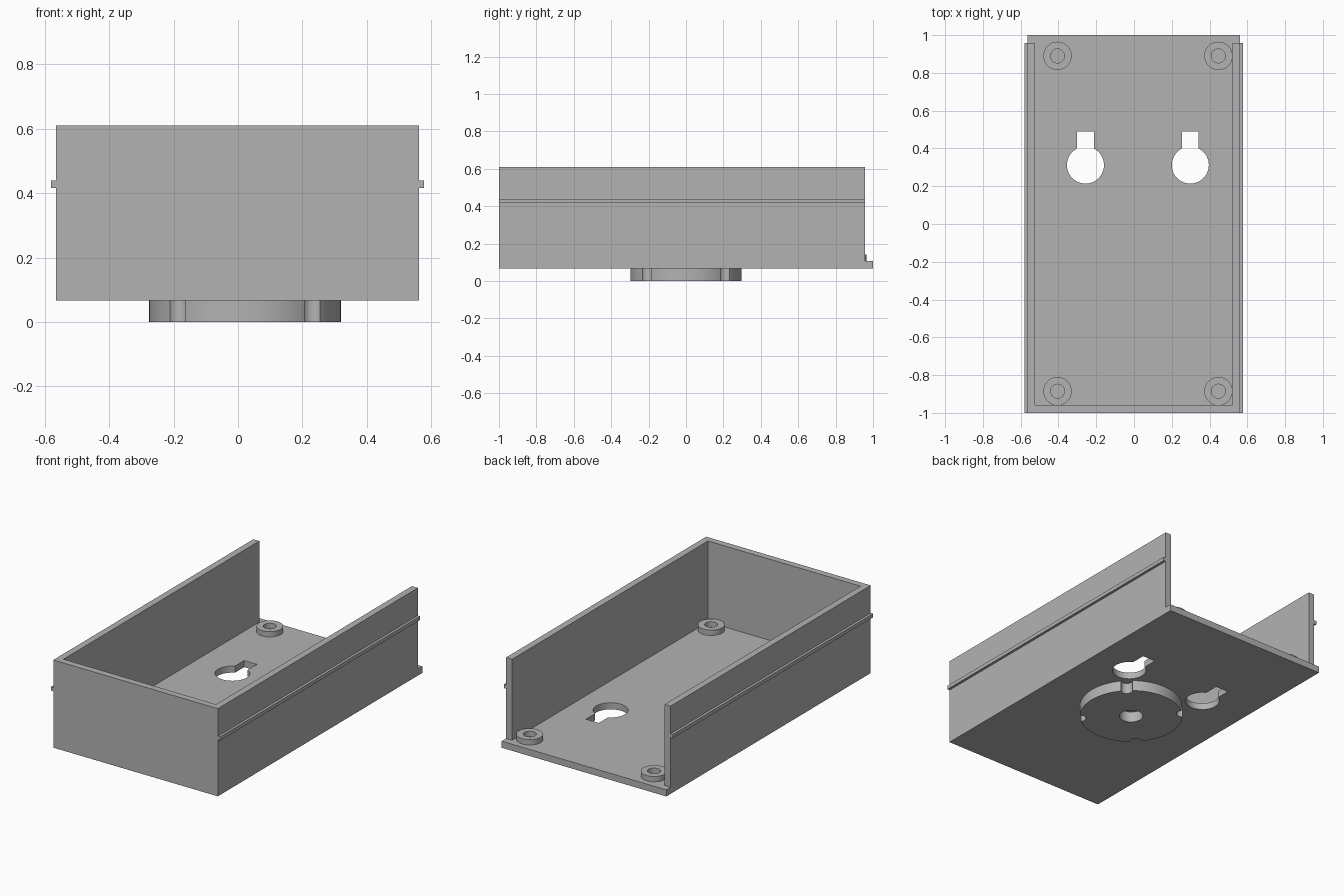
import bpy, bmesh
from math import sin, cos, pi, acos, asin, radians

if "Cube" in bpy.data.objects:
    bpy.data.objects.remove(bpy.data.objects["Cube"])

# One plain grey plastic
grey = bpy.data.materials.new("grey plastic")
grey.use_nodes = True
colour = (0.45, 0.45, 0.45, 1)
grey.diffuse_color = colour
grey.node_tree.nodes["Principled BSDF"].inputs["Base Color"].default_value = colour


def arc(cx, cy, r, a0, a1, n):
    return [(cx + r * cos(a0 + (a1 - a0) * i / n),
             cy + r * sin(a0 + (a1 - a0) * i / n)) for i in range(n + 1)]


def circle(cx, cy, r, n=64):
    return arc(cx, cy, r, 0, 2 * pi, n)[:-1]


def rect(x0, x1, y0, y1):
    return [(x0, y0), (x1, y0), (x1, y1), (x0, y1)]


def extrude(name, outlines, z0, z1):
    """Extrude a flat outline, with any further outlines as holes, from z0 to z1."""
    curve = bpy.data.curves.new(name, 'CURVE')
    curve.dimensions = '2D'
    curve.fill_mode = 'BOTH'
    curve.extrude = (z1 - z0) / 2
    for points in outlines:
        spline = curve.splines.new('POLY')
        spline.points.add(len(points) - 1)
        for p, (x, y) in zip(spline.points, points):
            p.co = (x, y, 0, 1)
        spline.use_cyclic_u = True
    temp = bpy.data.objects.new(name + " outline", curve)
    bpy.context.collection.objects.link(temp)
    bpy.context.view_layer.update()
    deps = bpy.context.evaluated_depsgraph_get()
    mesh = bpy.data.meshes.new_from_object(temp.evaluated_get(deps))
    bpy.data.objects.remove(temp)

    bm = bmesh.new()
    bm.from_mesh(mesh)
    bmesh.ops.remove_doubles(bm, verts=bm.verts, dist=0.0001)
    bmesh.ops.translate(bm, verts=bm.verts, vec=(0, 0, (z0 + z1) / 2))
    bmesh.ops.recalc_face_normals(bm, faces=bm.faces)
    bm.to_mesh(mesh)
    bm.free()
    mesh.name = name
    mesh.materials.clear()
    mesh.materials.append(grey)
    obj = bpy.data.objects.new(name, mesh)
    bpy.context.collection.objects.link(obj)
    bpy.ops.object.select_all(action='DESELECT')
    obj.select_set(True)
    bpy.context.view_layer.objects.active = obj
    bpy.ops.object.shade_smooth_by_angle(angle=radians(30))
    return obj


def keyhole(cx, cy, r=0.098, half=0.044, top=0.178):
    a = acos(half / r)
    return arc(cx, cy, r, pi - a, 2 * pi + a, 56) + [(cx + half, cy + top), (cx - half, cy + top)]


def notched_disc(cx, cy, r, notch):
    """Circle with four round notches cut into its rim on the diagonals."""
    half = 2 * asin(notch / (2 * r))
    points = []
    for k in range(4):
        a = pi / 4 + k * pi / 2
        nx, ny = cx + r * cos(a), cy + r * sin(a)
        # inner side of the notch, then the rim up to the next notch
        tilt = pi / 2 + half / 2
        points += arc(nx, ny, notch, a - tilt, a - 2 * pi + tilt, 16)
        points += arc(cx, cy, r, a + half, a + pi / 2 - half, 24)[1:-1]
    return points


LEFT, RIGHT, BACK = 0.562, -0.565, 0.957
BASE, FLOOR, TOP, WALL = 0.067, 0.108, 0.61, 0.041

# Floor with two hanging keyholes
extrude("floor", [rect(RIGHT, LEFT, -1, 1), keyhole(-0.257, 0.312), keyhole(0.298, 0.312)],
        BASE, FLOOR)

# Front and side walls, open at the back
extrude("walls", [[(RIGHT, -1), (LEFT, -1), (LEFT, BACK), (LEFT - WALL, BACK),
                   (LEFT - WALL, WALL - 1), (RIGHT + WALL, WALL - 1),
                   (RIGHT + WALL, BACK), (RIGHT, BACK)]], FLOOR, TOP)

# Thin rails along the outer sides
extrude("left_rail", [rect(LEFT, LEFT + 0.016, -1, BACK)], 0.416, 0.439)
extrude("right_rail", [rect(RIGHT - 0.016, RIGHT, -1, BACK)], 0.416, 0.439)

# Screw bosses in the corners
for side, x in (("right", -0.405), ("left", 0.447)):
    for end, y in (("front", -0.885), ("back", 0.89)):
        extrude(f"{end}_{side}_boss", [circle(x, y, 0.075, 48), circle(x, y, 0.037, 32)],
                FLOOR, 0.141)

# Round foot underneath, with rim notches and a centre hole
extrude("round_foot", [notched_disc(0.022, 0, 0.298, 0.034), circle(0.022, 0, 0.068, 48)],
        0, BASE)
